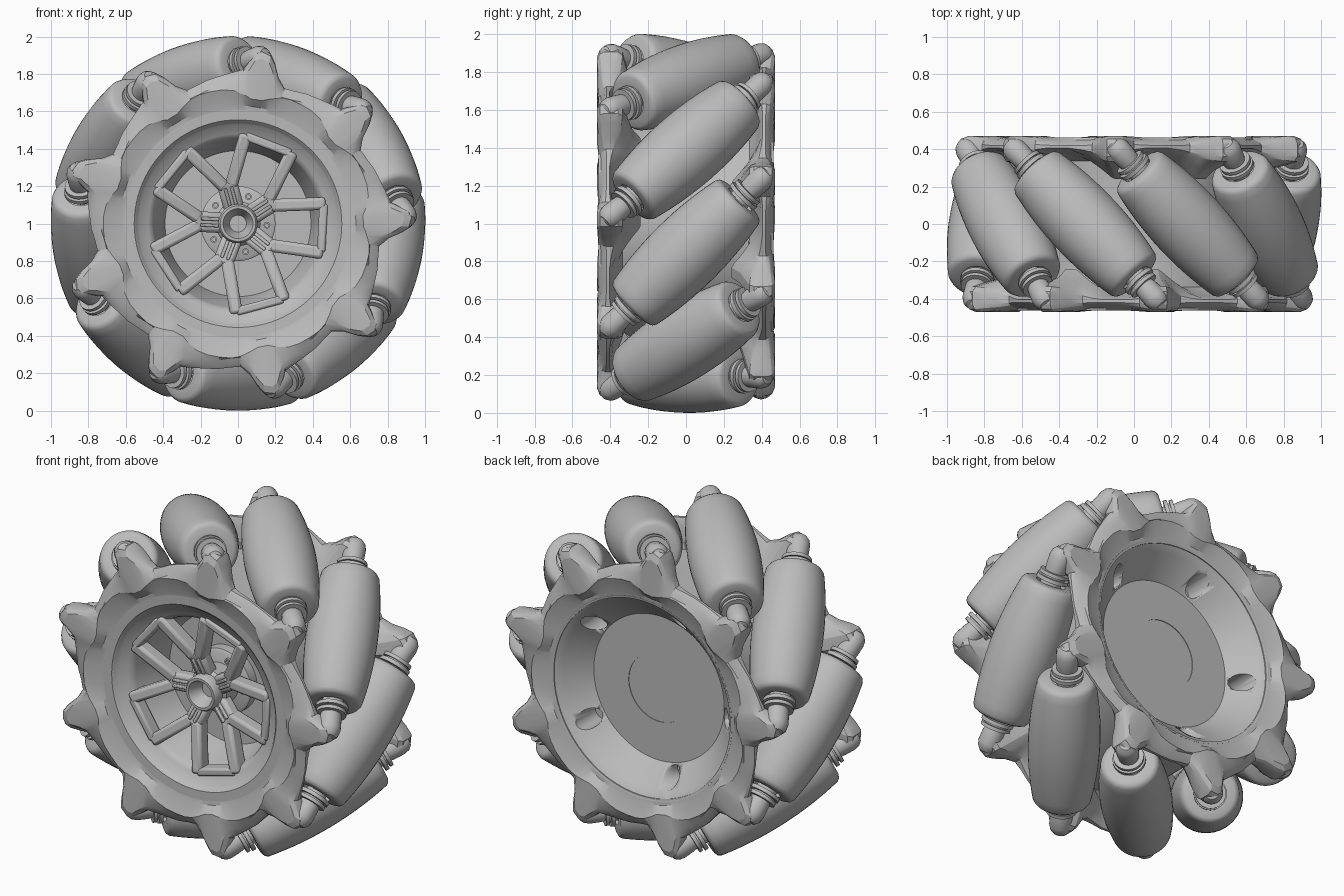
import bpy, bmesh, math
from mathutils import Matrix, Vector

cube = bpy.data.objects.get("Cube")
if cube:
    bpy.data.objects.remove(cube)

grey = bpy.data.materials.new("plain_grey")
grey.use_nodes = True
COLOUR = (0.5, 0.5, 0.5, 1)
grey.diffuse_color = COLOUR
grey.node_tree.nodes["Principled BSDF"].inputs["Base Color"].default_value = COLOUR

COUNT = 9                      # rollers around the wheel
ROLLER_ANGLE = 29.0            # angle of the first roller
LUG_ANGLE = 2.0                # angle of the first front lug
AXIS_RADIUS = 0.80             # distance from hub to roller centre
CENTRE = Matrix.Translation((0, 0, 1))


def polar(r, deg, y=0.0):
    a = math.radians(deg)
    return Vector((r * math.cos(a), y, r * math.sin(a)))


def finish(name, bm, matrix=CENTRE, sharp=35, bevel=0):
    bmesh.ops.remove_doubles(bm, verts=bm.verts, dist=1e-5)
    bmesh.ops.recalc_face_normals(bm, faces=bm.faces)
    mesh = bpy.data.meshes.new(name)
    bm.to_mesh(mesh)
    bm.free()
    mesh.materials.append(grey)
    ob = bpy.data.objects.new(name, mesh)
    bpy.context.collection.objects.link(ob)
    ob.matrix_world = matrix
    if bevel:
        mod = ob.modifiers.new("soft_edges", "BEVEL")
        mod.width, mod.segments = bevel, 2
    bpy.ops.object.select_all(action="DESELECT")
    ob.select_set(True)
    bpy.context.view_layer.objects.active = ob
    bpy.ops.object.shade_smooth_by_angle(angle=math.radians(sharp))
    return ob


def loft(bm, loops, close_profile=False):
    """Skin a closed sequence of profiles."""
    rows = [[bm.verts.new(p) for p in loop] for loop in loops]
    n = len(rows[0])
    for i, row in enumerate(rows):
        nxt = rows[(i + 1) % len(rows)]
        for j in range(n if close_profile else n - 1):
            k = (j + 1) % n
            bm.faces.new((row[j], row[k], nxt[k], nxt[j]))


def lathe(name, profile, matrix=CENTRE, segs=48, sharp=35):
    """Turn (radius, y) points around the local y axis."""
    bm = bmesh.new()
    loft(bm, [[polar(r, 360 * i / segs, y) for r, y in profile] for i in range(segs)])
    # collapse the fans on the axis
    bmesh.ops.remove_doubles(bm, verts=bm.verts, dist=1e-5)
    bmesh.ops.dissolve_degenerate(bm, edges=bm.edges, dist=1e-6)
    return finish(name, bm, matrix, sharp)


def beam(name, p, q, width, y_p, y_q, depth, bevel=0.012):
    """Bar between two points of the wheel plane; y_p and y_q set its front."""
    side = Vector((-(q - p).z, 0, (q - p).x)).normalized() * width / 2
    bm = bmesh.new()
    ends = []
    for c, y in ((p, y_p), (q, y_q)):
        ends.append([bm.verts.new(c + side * s + Vector((0, y + d, 0)))
                     for s, d in ((1, 0), (-1, 0), (-1, depth), (1, depth))])
    a, b = ends
    bm.faces.new(a)
    bm.faces.new(b)
    for j in range(4):
        k = (j + 1) % 4
        bm.faces.new((a[j], a[k], b[k], b[j]))
    return finish(name, bm, sharp=30, bevel=bevel)


# Side plates: (angle from lug, rim radius, ridge height, web depth)
LUG = [(-20, .785, 0, 0), (-15, .77, 0, .2), (-11, .765, .2, .45), (-7.5, .81, .55, .7),
       (-5, .88, .8, .9), (-3, .925, 1, 1), (0, .94, 1, 1), (2, .925, 1, 1),
       (4, .87, .75, .6), (6, .825, .55, .15), (10, .81, .15, 0), (15, .795, 0, 0)]


def plate_section(deg, R, ridge, web):
    crown = .72 - .05 * ridge
    pts = [(.595, -.33), (.595, -.425), (.63, -.43), (crown, -.462 - .008 * ridge),
           (R - .05, -.448 - .022 * ridge), (R - .012, -.43 - .025 * ridge),
           (R, -.42 - .01 * ridge), (R, -.405 + .045 * web),
           (R - .02, -.395 + .06 * web), (.72, -.385 + .10 * web),
           (.65, -.36 + .12 * web)]
    return [polar(r, deg, y) for r, y in pts]


def side_plate(name, matrix):
    bm = bmesh.new()
    loft(bm, [plate_section(LUG_ANGLE + i * 360 / COUNT + u, *shape)
              for i in range(COUNT) for u, *shape in LUG], close_profile=True)
    finish(name, bm, matrix, sharp=22)


side_plate("front_side_plate", CENTRE)
flip = Matrix.Rotation(math.pi, 4, polar(1, ROLLER_ANGLE))
side_plate("back_side_plate", CENTRE @ flip)

# Rollers with washers, shafts and rounded lug ends
steps = [-.38 + .76 * i / 16 for i in range(17)]
barrel = [(math.sqrt(1 - s * s / 2) - AXIS_RADIUS, s) for s in steps]
edge = [(0, .385), (.085, .385), (.085, .405), (.135, .405), (.152, .397)]
roller_profile = [(r, -s) for r, s in edge] + barrel + [(r, s) for r, s in reversed(edge)]
half_shaft = [(.06, .37), (.06, .42), (.092, .42), (.092, .442), (.07, .442),
              (.07, .452), (.085, .452), (.085, .472), (.058, .472), (.062, .50),
              (.065, .56), (.058, .59), (.04, .612), (0, .622)]
shaft_profile = [(r, -s) for r, s in reversed(half_shaft)] + half_shaft
for i in range(COUNT):
    deg = ROLLER_ANGLE + 360 / COUNT * i
    radial, tangent = polar(1, deg), polar(1, deg + 90)
    axis = (tangent + Vector((0, 1, 0))).normalized()
    third = radial.cross(axis)
    m = Matrix((radial, axis, third)).transposed().to_4x4()
    m.translation = radial * AXIS_RADIUS + Vector((0, 0, 1))
    lathe(f"roller_{i + 1}", roller_profile, m, 40)
    lathe(f"roller_shaft_{i + 1}", shaft_profile, m, 24)

# Wheel body: barrel with a dished front and a bowl-shaped back
body = lathe("wheel_body", [
    (0, -.10), (.39, -.10), (.45, -.34), (.46, -.36), (.48, -.375), (.53, -.395),
    (.54, -.41), (.555, -.425), (.61, -.427), (.61, -.36), (.595, -.28), (.595, .28),
    (.61, .36), (.61, .428), (.60, .425), (.56, .385), (.44, .26), (.205, .26),
    (.205, .256), (0, .256)], segs=96)

# Five round pockets in the bowl
for i in range(5):
    m = CENTRE @ Matrix.Translation(polar(.505, 39 + 72 * i, .34))
    cutter = lathe("pocket_cutter", [(0, -.15), (.055, -.15), (.055, .15), (0, .15)], m, 24)
    cutter.hide_render = True
    cutter.hide_set(True)
    cut = body.modifiers.new("pocket", "BOOLEAN")
    cut.operation, cut.solver, cut.object = "DIFFERENCE", "EXACT", cutter

# Hub flange and cap
lathe("hub_flange", [(0, -.08), (.20, -.08), (.20, -.16), (.185, -.17), (0, -.17)])
lathe("hub_cap", [(0, -.12), (.12, -.12), (.12, -.28), (.105, -.30), (.105, -.35),
                  (.095, -.365), (.08, -.365), (.072, -.35), (.045, -.28), (0, -.28)])

# Five forked spokes
for i in range(5):
    mid = 105 + 72 * i
    beam("spoke_stem", polar(.07, mid), polar(.235, mid), .11, -.30, -.345, .08, .02)
    for side in (-1, 1):
        beam("spoke_arm", polar(.20, mid + 4 * side), polar(.48, mid + 20 * side),
             .068, -.338, -.395, .09, .018)
        offset = polar(.017 * side, mid + 90)
        beam("stem_rib", polar(.10, mid) + offset, polar(.20, mid) + offset,
             .018, -.32, -.35, .03, .005)
    beam("spoke_bridge", polar(.47, mid + 20), polar(.47, mid + 52), .045, -.39, -.39, .08)
    m = CENTRE @ Matrix.Translation(polar(.155, mid + 36))
    lathe("hub_bolt", [(0, -.16), (.018, -.16), (.018, -.185), (.01, -.185),
                       (.01, -.175), (0, -.175)], m, 12)
